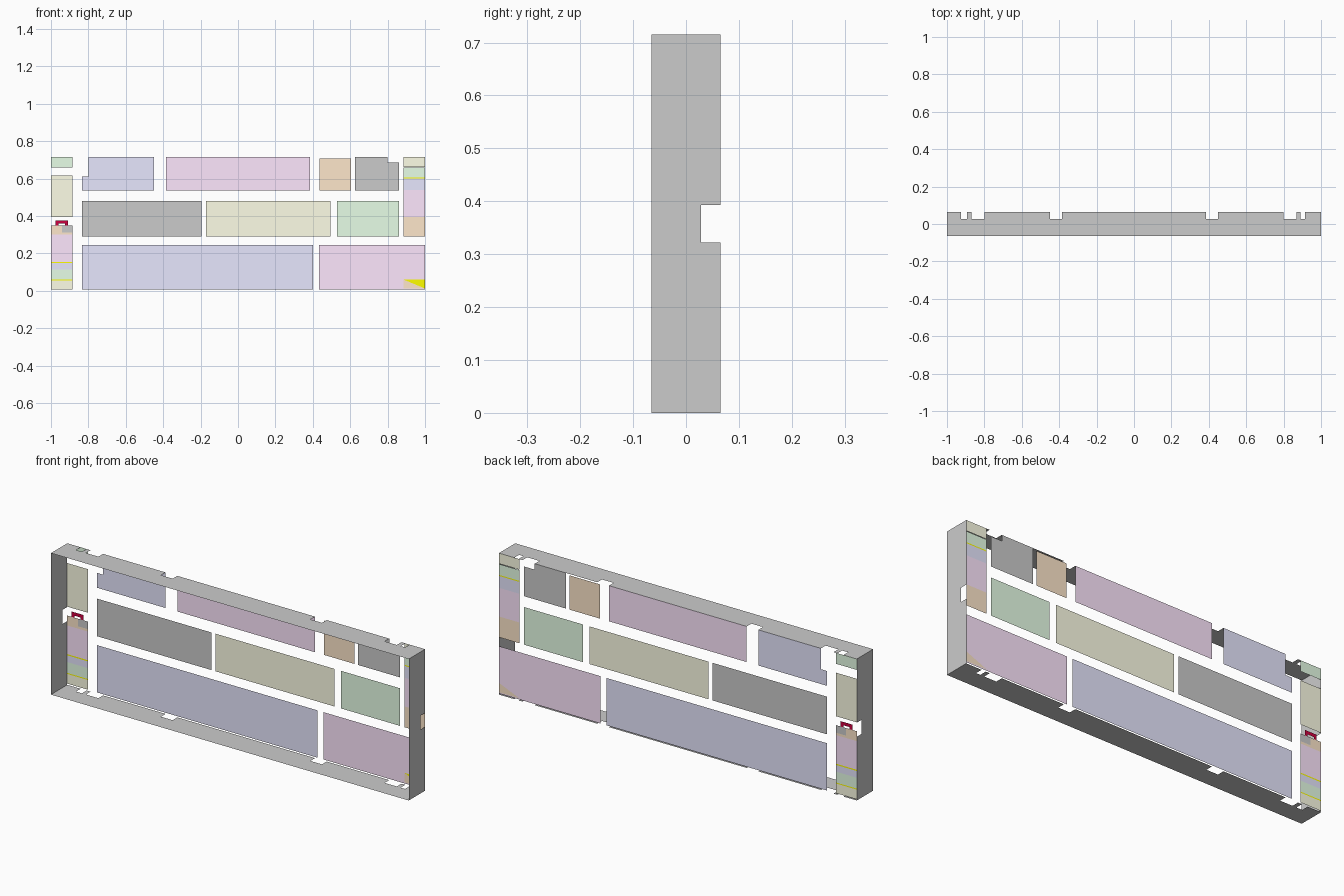
import bpy

if "Cube" in bpy.data.objects:
    bpy.data.objects.remove(bpy.data.objects["Cube"])

H, D, CUT = 0.715, 0.065, 0.028   # height, half depth, y where notches start

COLOURS = {
    "blue": (0.8, 0.8, 1.0), "pink": (1.0, 0.8, 1.0), "cream": (1.0, 1.0, 0.8),
    "green": (0.8, 1.0, 0.8), "orange": (1.0, 0.8, 0.6), "red": (0.6, 0.0, 0.05),
    "yellow": (1.0, 1.0, 0.0),
}
MATS = {}
for cname, rgb in COLOURS.items():
    MATS[cname] = bpy.data.materials.new(cname)
    MATS[cname].diffuse_color = (*rgb, 1)


def sheet(name, points, colour=None):
    """One flat polygon from 3D points."""
    me = bpy.data.meshes.new(name)
    me.from_pydata(points, [], [range(len(points))])
    ob = bpy.data.objects.new(name, me)
    bpy.context.collection.objects.link(ob)
    if colour in MATS:
        me.materials.append(MATS[colour])
    return ob


def panel(name, colour, outline, y=D):
    """Back panel from an (x, z) outline, wound to face the open front."""
    return sheet(name, [(x, y, z) for x, z in outline], colour)


def rect(x0, x1, z0, z1):
    return [(x0, z0), (x1, z0), (x1, z1), (x0, z1)]


def notched(a, b, notches):
    """Wall outline (u, y) from a to b with notches cut in the back edge."""
    pts = [(b, -D), (a, -D), (a, D)]
    for n0, n1 in notches:
        pts += [(n0, D), (n0, CUT), (n1, CUT), (n1, D)]
    return pts + [(b, D)]


# Outer frame: top, bottom and two side walls
right = [(0.385, 0.45), (0.80, 0.868), (0.89, 0.914)]
left = [(-0.925, -0.892), (-0.87, -0.80), (-0.45, -0.385)]
long_wall = notched(-1, 1, left + right)
side_wall = notched(0, H, [(0.322, 0.393)])
sheet("top_wall", [(x, y, H) for x, y in reversed(long_wall)])
sheet("bottom_wall", [(x, y, 0) for x, y in long_wall])
sheet("left_wall", [(-1, y, z) for z, y in side_wall])
sheet("right_wall", [(1, y, z) for z, y in reversed(side_wall)])

# Main panels, three rows
panel("top_left_panel", "blue", [(-0.835, 0.535), (-0.45, 0.535), (-0.45, H),
                                 (-0.80, H), (-0.80, 0.61), (-0.835, 0.61)])
panel("top_right_panel", "grey", [(0.625, 0.535), (0.86, 0.535), (0.86, 0.685),
                                  (0.80, 0.685), (0.80, H), (0.625, H)])
for name, colour, *box in [
    ("top_centre_panel", "pink", -0.385, 0.385, 0.535, H),
    ("top_small_panel", "orange", 0.435, 0.605, 0.535, 0.708),
    ("middle_left_panel", "grey", -0.835, -0.195, 0.29, 0.48),
    ("middle_centre_panel", "cream", -0.17, 0.495, 0.29, 0.48),
    ("middle_right_panel", "green", 0.53, 0.86, 0.29, 0.48),
    ("bottom_left_panel", "blue", -0.835, 0.40, 0.006, 0.245),
    ("bottom_right_panel", "pink", 0.433, 1.0, 0.006, 0.245),
]:
    panel(name, colour, rect(*box))

# Stacked bands in the two end columns
for side, x0, x1, bands in [
    ("left", -1, -0.885, [("green", 0.66, H), ("cream", 0.395, 0.615),
                          ("orange", 0.30, 0.312), ("pink", 0.155, 0.30),
                          ("yellow", 0.149, 0.155), ("blue", 0.115, 0.149),
                          ("green", 0.06, 0.115), ("yellow", 0.055, 0.06),
                          ("cream", 0.006, 0.055)]),
    ("right", 0.885, 1, [("cream", 0.662, H), ("green", 0.605, 0.66),
                         ("yellow", 0.60, 0.605), ("blue", 0.54, 0.60),
                         ("pink", 0.395, 0.54), ("orange", 0.29, 0.395)]),
]:
    for i, (colour, z0, z1) in enumerate(bands):
        panel(f"{side}_band_{i}", colour, rect(x0, x1, z0, z1))
panel("left_orange_block", "orange", rect(-1, -0.94, 0.312, 0.35))
panel("left_grey_block", "grey", rect(-0.94, -0.885, 0.312, 0.35))

# Red handle arch above the left blocks
panel("red_handle", "red", [(-0.975, 0.35), (-0.96, 0.35), (-0.96, 0.36), (-0.925, 0.36),
                            (-0.925, 0.35), (-0.91, 0.35), (-0.91, 0.377), (-0.975, 0.377)])

# Corner patch: yellow inside, orange triangle outside
panel("corner_patch_inside", "yellow", [(0.885, 0.06), (1, 0.012), (1, 0.06)], D - 0.001)
panel("corner_patch_inside_lower", "orange", [(0.885, 0.06), (0.885, 0.012), (1, 0.012)], D - 0.001)
panel("corner_patch_outside", "orange", [(0.885, 0.012), (1, 0.012), (1, 0.06)], D + 0.0005)

for m in bpy.data.materials:
    if m.users and not m.is_grease_pencil:
        m.use_nodes = True
        m.node_tree.nodes["Principled BSDF"].inputs["Base Color"].default_value = m.diffuse_color
